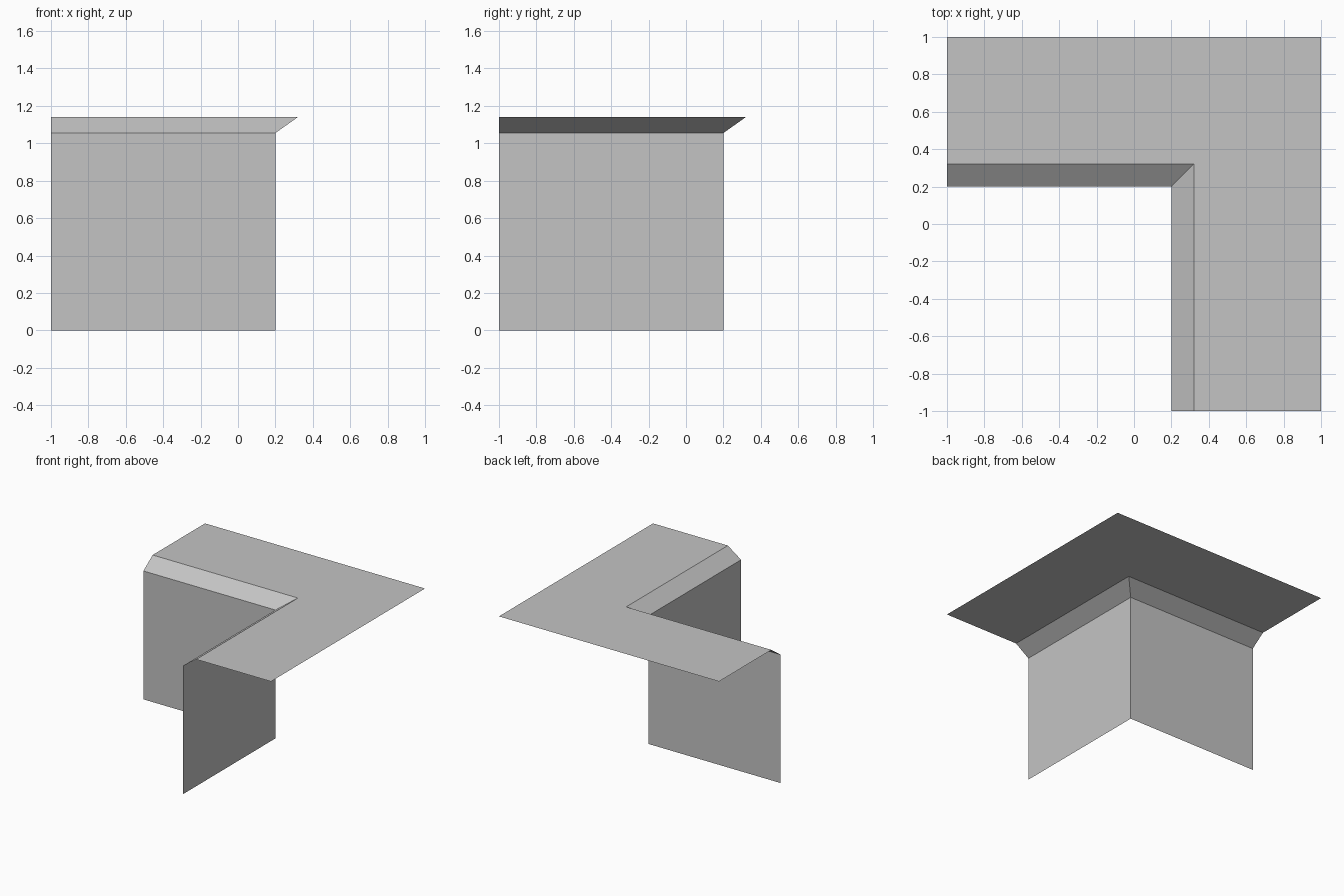
import bpy
import bmesh

# Remove the default cube
cube = bpy.data.objects.get("Cube")
if cube:
    bpy.data.objects.remove(cube, do_unlink=True)

grey = bpy.data.materials.new("plain_grey")
grey.use_nodes = True
colour = (0.55, 0.55, 0.55, 1)
grey.diffuse_color = colour
grey.node_tree.nodes["Principled BSDF"].inputs["Base Color"].default_value = colour

WALL, LEDGE, EDGE = 0.2, 0.32, 1.0   # distance of each corner from the centre
WALL_TOP, LEDGE_TOP = 1.055, 1.14


def corner_strip(name, profile):
    """Sweep a two-point (offset, height) profile around the mitred corner."""
    bm = bmesh.new()
    rows = []
    for d, z in profile:
        path = [(-1, d, z), (d, d, z), (d, -1, z)]
        rows.append([bm.verts.new(p) for p in path])
    low, high = rows
    for i in range(2):
        bm.faces.new((low[i], low[i + 1], high[i + 1], high[i]))
    mesh = bpy.data.meshes.new(name)
    bm.to_mesh(mesh)
    bm.free()
    mesh.materials.append(grey)
    obj = bpy.data.objects.new(name, mesh)
    bpy.context.collection.objects.link(obj)
    return obj


# Upright walls, sloped lip and flat ground, all single sheets
corner_strip("cliff_wall", [(WALL, 0), (WALL, WALL_TOP)])
corner_strip("sloped_lip", [(WALL, WALL_TOP), (LEDGE, LEDGE_TOP)])
corner_strip("flat_top", [(LEDGE, LEDGE_TOP), (EDGE, LEDGE_TOP)])
